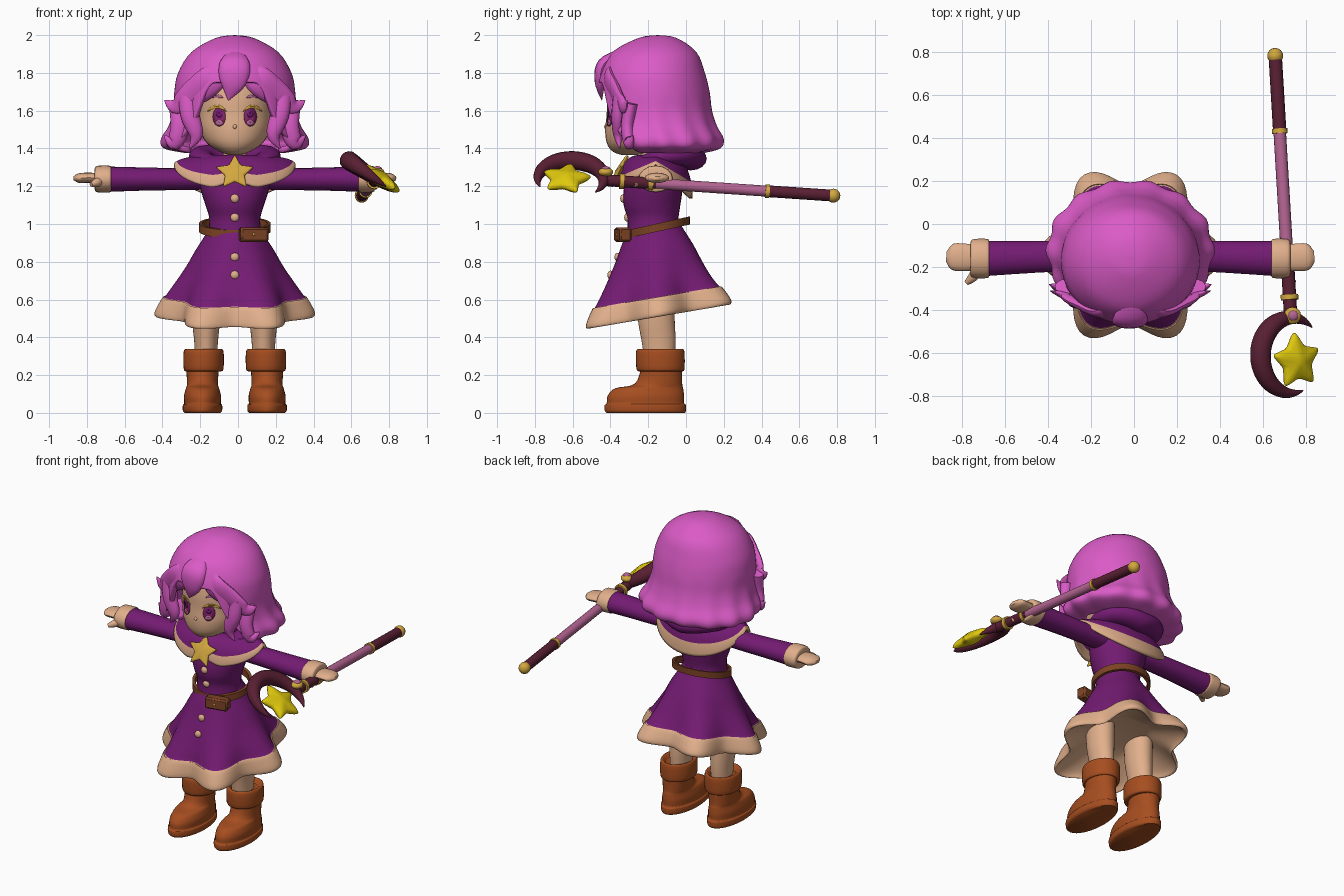
import bpy, bmesh, math
from math import sin, cos, pi, radians
from mathutils import Vector as V, Matrix
from mathutils.bvhtree import BVHTree

if "Cube" in bpy.data.objects:
    bpy.data.objects.remove(bpy.data.objects["Cube"])

COLOURS = {
    "hair_pink": (.71, .105, .57), "dress_purple": (.175, .011, .17), "skin_tan": (.75, .43, .26),
    "boot_leather": (.38, .075, .014), "belt_brown": (.2, .055, .018), "staff_maroon": (.10, .014, .032),
    "staff_pink": (.46, .13, .29), "gold": (.65, .39, .05), "star_yellow": (.74, .58, .004),
    "eye_magenta": (.22, .018, .14)}
MATS = {}
for key, rgb in COLOURS.items():
    m = bpy.data.materials.new(key)
    m.use_nodes = True
    m.diffuse_color = (*rgb, 1)
    m.node_tree.nodes["Principled BSDF"].inputs["Base Color"].default_value = (*rgb, 1)
    MATS[key] = m
BODY_X = -.017  # the figure stands a little to its right of the staff's frame


def finish(name, bm, mats, sharp=50):
    bmesh.ops.remove_doubles(bm, verts=bm.verts, dist=1e-5)
    bmesh.ops.recalc_face_normals(bm, faces=bm.faces)
    me = bpy.data.meshes.new(name)
    bm.to_mesh(me)
    bm.free()
    for key in mats.split():
        me.materials.append(MATS[key])
    me.shade_smooth()
    me.set_sharp_from_angle(angle=radians(sharp))
    ob = bpy.data.objects.new(name, me)
    ob.location.x = 0 if name.startswith("staff") else BODY_X
    bpy.context.collection.objects.link(ob)
    return ob


def skin(name, rings, mats, rule=None, caps=True, loop=False, sharp=50):
    """Join rings of points into one surface; rule(ring share) picks the material."""
    bm = bmesh.new()
    vs = [[bm.verts.new(p) for p in r] for r in rings]
    n, k = len(vs), len(vs[0])
    for i in range(n if loop else n - 1):
        for j in range(k):
            a, b = vs[i], vs[(i + 1) % n]
            f = bm.faces.new((a[j], a[(j + 1) % k], b[(j + 1) % k], b[j]))
            f.material_index = rule((i + .5) / (n - 1)) if rule else 0
    if caps and not loop:
        bm.faces.new(vs[0])
        bm.faces.new(vs[-1]).material_index = rule(1) if rule else 0
    return finish(name, bm, mats, sharp)


def spline(pts, t):
    """Smooth curve through equal-length tuples, t counted in points."""
    n = len(pts) - 1
    i = min(int(t), n - 1)
    t -= i
    a, b, c, d = (pts[max(0, min(n, i + o))] for o in (-1, 0, 1, 2))
    return [.5 * (2*q + (r-p)*t + (2*p - 5*q + 4*r - s)*t*t + (3*q - p - 3*r + s)*t**3)
            for p, q, r, s in zip(a, b, c, d)]


def dense(pts, sub):
    return [spline(pts, i / sub) for i in range((len(pts) - 1) * sub + 1)]


def oval(z, rx, yf, yb, cx=0, n=32, tilt=0, lobe=0):
    """Horizontal ring given by half width, front and back."""
    out = []
    for j in range(n):
        a = 2 * pi * j / n
        k = 1 - lobe * (1 - cos(6 * a)) / 2
        y = (yf + yb) / 2 + (yb - yf) / 2 * sin(a) * k
        out.append(V((cx + rx * cos(a) * k, y, z + tilt * (y + .14))))
    return out


def loft(name, rows, mats, cx=0, sub=4, **kw):
    return skin(name, [oval(*r, cx=cx) for r in dense(rows, sub)], mats, **kw)


def sweep(name, pts, radii, mats, flat=1, up=(0, 0, 1), sub=5, n=16, s=1):
    """Tapered tube along a path; flat squashes it along up."""
    data = dense([(s * p[0], p[1], p[2], r) for p, r in zip(pts, radii)], sub)
    c = [V(d[:3]) for d in data]
    rings = []
    for i, d in enumerate(data):
        t = (c[min(i + 1, len(c) - 1)] - c[max(i - 1, 0)]).normalized()
        side = t.cross(V(up)).normalized()
        nor = side.cross(t)
        r = max(d[3], .002)
        rings.append([c[i] + side * r * cos(2*pi*j/n) + nor * r * flat * sin(2*pi*j/n) for j in range(n)])
    return skin(name, rings, mats)


def ball(name, loc, r, mat, scale=(1, 1, 1)):
    bm = bmesh.new()
    bmesh.ops.create_uvsphere(bm, u_segments=16, v_segments=10, radius=r)
    bmesh.ops.transform(bm, matrix=Matrix.Translation(loc) @ Matrix.Diagonal((*scale, 1)), verts=bm.verts)
    return finish(name, bm, mat)


def star(name, loc, rot, R, r, depth, puff, mat, turn=pi / 2, soft=.008, sharp=40):
    bm = bmesh.new()
    M = Matrix.Translation(loc) @ rot
    pts = [(k * cos(turn + pi*i/5), k * sin(turn + pi*i/5)) for i, k in enumerate((R, r) * 5)]
    hi, lo = ([bm.verts.new(M @ V((x, y, d))) for x, y in pts] for d in (depth, -depth))
    top, bot = (bm.verts.new(M @ V((0, 0, d))) for d in (puff, -puff))
    for i in range(10):
        j = (i + 1) % 10
        for f in ((hi[i], hi[j], top), (lo[j], lo[i], bot), (hi[j], hi[i], lo[i], lo[j])):
            bm.faces.new(f)
    ob = finish(name, bm, mat, sharp)
    bev = ob.modifiers.new("soft", "BEVEL")
    bev.width, bev.segments = soft, 3


def front_of(ob):
    """Return a function that finds the front surface point at x, z."""
    tree = BVHTree.FromPolygons([v.co for v in ob.data.vertices], [p.vertices for p in ob.data.polygons])
    return lambda x, z: tree.ray_cast(V((x, -1, z)), V((0, 1, 0)))[0]


# Head and face details laid on its surface
head = loft("head", [(1.365, .03, -.34, -.26), (1.385, .085, -.39, -.18), (1.43, .15, -.42, -.1), (1.5, .185, -.428, -.05),
                     (1.58, .195, -.42, -.03), (1.68, .2, -.415, -.03), (1.8, .19, -.38, -.05),
                     (1.9, .11, -.3, -.1)], "skin_tan")
loft("neck", [(1.26, .065, -.24, -.1), (1.42, .06, -.24, -.1)], "skin_tan")
ball("nose", (0, -.421, 1.515), .013, "skin_tan", (.9, 1, 1))
face = front_of(head)


def plate(name, cx, cz, w, h, mat, lift, bow=0):
    rings = []
    for k in (.05, .5, 1):
        angles = [2 * pi * j / 20 for j in range(20)]
        rings.append([face(cx + k * w * cos(a), cz + k * h * sin(a) - bow * (k * cos(a))**2) - V((0, lift, 0))
                      for a in angles])
    ob = skin(name, rings[::-1], mat, caps=False)
    ob.modifiers.new("thickness", "SOLIDIFY").thickness = .003


for s, side in ((1, "left"), (-1, "right")):
    plate(side + "_iris", s * .083, 1.568, .034, .051, "eye_magenta", .003)
    plate(side + "_pupil", s * .083, 1.586, .016, .022, "dress_purple", .005)
    plate(side + "_eye_glow", s * .083, 1.537, .02, .014, "staff_pink", .005)
    plate(side + "_lash", s * .095, 1.622, .05, .009, "gold", .006, .025)
    plate(side + "_brow", s * .1, 1.678, .037, .009, "staff_pink", .004, .008)
    ball(side + "_ear", (s * .2, -.25, 1.53), .045, "skin_tan", (.6, .5, 1))

# Hair shell, shorter over the face and curled under at the hem
HAIR = [(2, 0, -.15, -.15), (1.985, .1, -.25, -.05), (1.91, .23, -.39, .055), (1.8, .3, -.455, .1),
        (1.7, .32, -.47, .125), (1.6, .325, -.47, .14), (1.52, .345, -.46, .165), (1.45, .383, -.45, .2),
        (1.4, .365, -.42, .18), (1.375, .25, -.38, .09)]
rings = []
for i in range(37):
    ring = []
    for j in range(96):
        a = 2 * pi * j / 96
        off = abs((a + pi / 2 + pi) % (2 * pi) - pi)
        k = max(0, min(1, (off - radians(20)) / radians(50)))
        t = i / 36 * (3.5 + 5.5 * k * k * (3 - 2 * k))
        z, rx, yf, yb = spline(HAIR, t)
        w = 1 + .035 * cos(14 * a) * max(0, (t - 4) / 5)
        ring.append((rx * w * cos(a), (yf + yb) / 2 + (yb - yf) / 2 * w * sin(a), z))
    rings.append(ring)
hair = skin("hair_shell", rings, "hair_pink", caps=False)
sol = hair.modifiers.new("thickness", "SOLIDIFY")
sol.thickness, sol.offset = .03, -1
OUT = (0, -1, 0)
sweep("centre_fringe", [(0, -.33, 1.92), (0, -.435, 1.85), (-.01, -.455, 1.75), (-.035, -.445, 1.655)],
      (.03, .08, .07, .003), "hair_pink", .4, OUT)
for s, side in ((1, "left"), (-1, "right")):
    sweep(side + "_fringe", [(.04, -.36, 1.86), (.12, -.405, 1.77), (.22, -.37, 1.69), (.31, -.33, 1.625), (.372, -.31, 1.655)],
          (.03, .075, .07, .045, .003), "hair_pink", .4, OUT, s=s)
    sweep(side + "_temple_lock", [(.25, -.35, 1.68), (.235, -.36, 1.57), (.205, -.36, 1.47), (.24, -.35, 1.4)],
          (.05, .05, .035, .003), "hair_pink", .7, OUT, s=s)
    sweep(side + "_side_curl", [(.3, -.29, 1.64), (.29, -.31, 1.52), (.32, -.3, 1.43), (.375, -.28, 1.47)],
          (.05, .05, .04, .003), "hair_pink", .7, OUT, s=s)

# Bodice and pleated skirt with trim and a shallow lining
bodice = loft("bodice", [(.96, .14, -.31, -.04), (1.03, .135, -.31, -.04), (1.1, .155, -.33, -.03),
                         (1.18, .18, -.33, -.02), (1.26, .19, -.31, -.03), (1.32, .14, -.26, -.06),
                         (1.36, .07, -.23, -.1)], "dress_purple")
SKIRT = [(1, .13, -.3, -.04, 0), (.94, .16, -.335, -.005, .01), (.86, .21, -.37, .045, .03), (.77, .262, -.42, .1, .07),
         (.68, .325, -.475, .16, .13), (.615, .372, -.52, .215, .19), (.61, .385, -.535, .23, .19),
         (.535, .424, -.575, .285, .24), (.51, .412, -.565, .275, .24), (.54, .365, -.52, .23, .2), (.62, .18, -.33, .03, .08)]
skirt = skin("skirt", [oval(*r[:4], n=96, tilt=.17, lobe=r[4]) for r in dense(SKIRT, 4)], "dress_purple skin_tan",
             rule=lambda t: int(t > .5))
for i, (part, z) in enumerate(((bodice, 1.135), (bodice, 1.035), (skirt, .825), (skirt, .73))):
    ball(f"button_{i + 1}", front_of(part)(0, z), .023, "skin_tan", (1, .7, 1))

# Shoulder cape, hood and brooch
rings = []
for i in range(21):
    v = i / 20 * pi / 2
    ring = []
    for j in range(64):
        a = 2 * pi * j / 64
        drop = .13 if sin(a) < 0 else .18
        hem = 1.315 - drop * abs(sin(a)) + (.05 * max(0, 1 - abs(cos(a)) / .35) if sin(a) < 0 else 0)
        top, low = V((.11 * cos(a), -.16 + .09 * sin(a), 1.365)), V((.322 * cos(a), -.16 + .195 * sin(a), hem))
        d = low - top
        ring.append(top + V((d.x * sin(v), d.y * sin(v), d.z * (1 - cos(v)))))
    rings.append(ring)
cape = skin("shoulder_cape", rings, "dress_purple skin_tan", rule=lambda t: int(t > .75), caps=False)
cape.modifiers.new("thickness", "SOLIDIFY").thickness = .018
rings = []
for i in range(48):
    a = 2 * pi * i / 48
    back = (1 + sin(a)) / 2
    r = .045 + .04 * back
    rings.append([((.178 + r * cos(b)) * cos(a), -.115 + (.14 + r * cos(b)) * sin(a),
                   1.3 + .045 * back + .035 * abs(cos(a)) + r * .72 * sin(b)) for b in (2 * pi * j / 16 for j in range(16))])
skin("hood", rings, "dress_purple", loop=True)
star("brooch_star", (0, -.355, 1.272), Matrix.Rotation(radians(63), 4, "X"), .107, .054, .008, .022, "gold")

# Tilted belt, sunk into the dress at the front, and pouch
belt = [(z, .19 + k, -.31 - k, .02 + k) for z, k in ((.962, 0), (1.005, 0), (1.005, -.018), (.962, -.018))]
skin("belt", [oval(*r, n=40, tilt=.22) for r in belt], "belt_brown", loop=True, sharp=40)
bm = bmesh.new()
bmesh.ops.create_cube(bm, size=1)
bmesh.ops.transform(bm, matrix=Matrix.Translation((.1, -.335, .943)) @ Matrix.Rotation(radians(12), 4, "Z")
                    @ Matrix.Diagonal((.15, .065, .075, 1)), verts=bm.verts)
pouch = finish("pouch", bm, "belt_brown", 40)
pouch.modifiers.new("soft", "BEVEL").width = .01
ball("pouch_stud", (.1, -.366, .945), .008, "gold")

# Arms, hands, legs and boots
for s, side in ((1, "left"), (-1, "right")):
    sweep(side + "_sleeve", [(.1, -.15, 1.24), (.35, -.15, 1.238), (.52, -.155, 1.238), (.68, -.16, 1.237)],
          (.07, .072, .076, .082), "dress_purple", .82, s=s)
    sweep(side + "_cuff", [(.655, -.16, 1.238), (.665, -.16, 1.238), (.73, -.16, 1.238), (.742, -.16, 1.238)],
          (.08, .091, .089, .07), "skin_tan", .78, s=s)
    sweep(side + "_hand", [(.71, -.155, 1.243), (.77, -.155, 1.245), (.825, -.152, 1.243), (.853, -.15, 1.242)],
          (.058, .064, .06, .025), "skin_tan", .42, s=s)
    sweep(side + "_thumb", [(.705, -.2, 1.23), (.73, -.245, 1.22), (.76, -.273, 1.208)],
          (.025, .023, .012), "skin_tan", s=s)
    loft(side + "_leg", [(.28, .058, -.22, -.06), (.38, .063, -.235, -.055), (.5, .075, -.255, -.06), (.66, .08, -.26, -.06)],
         "skin_tan", cx=s * .152)
    loft(side + "_boot", [(0, .095, -.42, -.005), (.012, .104, -.43, 0), (.042, .104, -.43, 0), (.05, .097, -.42, -.01),
                          (.09, .098, -.415, -.01), (.13, .088, -.375, -.015), (.155, .082, -.27, -.02),
                          (.25, .087, -.235, -.02)], "boot_leather", cx=s * .171)
    loft(side + "_boot_cuff", [(.22, .09, -.245, -.02), (.232, .105, -.262, -.008), (.32, .106, -.265, -.008),
                               (.337, .092, -.25, -.02), (.31, .065, -.225, -.045)], "boot_leather", cx=s * .165)


# Staff
def shaft(y):
    return V((.655, .78, 1.15)).lerp(V((.725, -.4, 1.23)), (.78 - y) / 1.18)


for name, y0, y1, r, mat in (("rear_grip", .78, .43, .031, "staff_maroon"), ("pole", .43, -.16, .029, "staff_pink"),
                             ("front_grip", -.16, -.42, .031, "staff_maroon"), ("rear_ring", .442, .42, .036, "gold"),
                             ("middle_ring", -.175, -.2, .038, "gold"), ("front_ring", -.327, -.352, .041, "gold")):
    sweep("staff_" + name, [shaft(y0), shaft(y1)], (r, r), mat, sub=1)
ball("staff_end_knob", shaft(.78), .037, "gold")
TILT = Matrix.Rotation(radians(35), 4, "Y")
rings = []
for i in range(41):
    a, w = radians(48 + 6.1 * i), max(.003, .048 * sin(pi * i / 40)**.7)
    rings.append([TILT @ V(((.175 + w * cos(b)) * cos(a), (.175 + w * cos(b)) * sin(a), 1.05 * w * sin(b)))
                  + V((.73, -.61, 1.236)) for b in (2 * pi * j / 14 for j in range(14))])
skin("staff_crescent", rings, "staff_maroon")
star("staff_star", (.755, -.635, 1.24), TILT, .14, .08, .018, .045, "star_yellow", radians(97), .016, 75)
ball("staff_gem_mount", (.735, -.425, 1.275), .04, "gold", (1, 1, .6))
ball("staff_gem", (.738, -.425, 1.292), .024, "staff_pink", (1, 1, .6))
